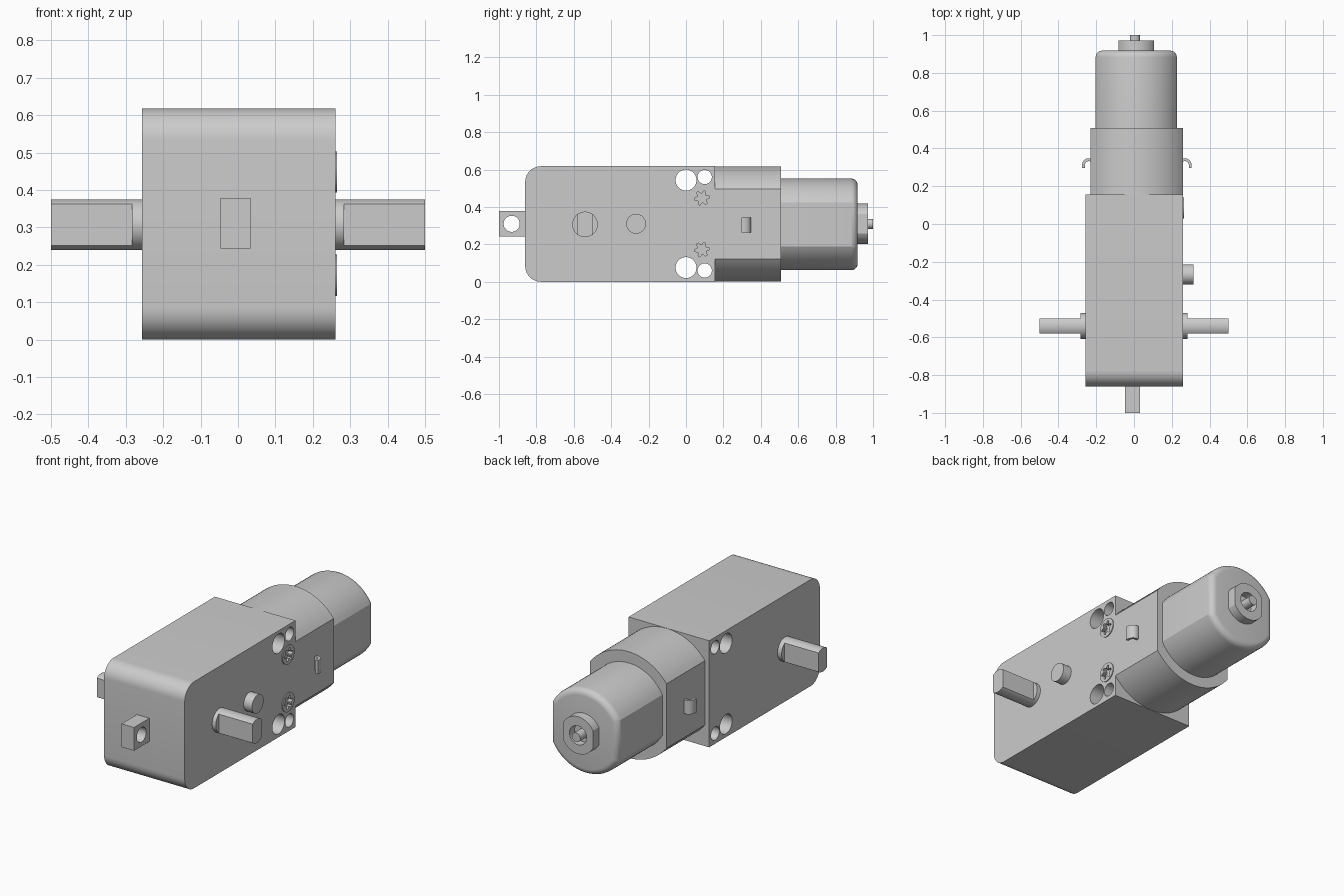
import bpy, bmesh, math
from math import sin, cos, pi

old = bpy.data.objects.get("Cube")
if old:
    bpy.data.objects.remove(old, do_unlink=True)

grey = bpy.data.materials.new("plain_grey")
grey.use_nodes = True
grey.diffuse_color = (0.6, 0.6, 0.6, 1)
grey.node_tree.nodes["Principled BSDF"].inputs["Base Color"].default_value = (0.6, 0.6, 0.6, 1)

PLACE = {"x": lambda u, v, w: (w, u, v),
         "y": lambda u, v, w: (u, w, v),
         "z": lambda u, v, w: (u, v, w)}


def arc(u, v, r, a0, a1, n):
    return [(u + r * cos(a0 + (a1 - a0) * i / n), v + r * sin(a0 + (a1 - a0) * i / n))
            for i in range(n + 1)]


def circle(u, v, r, n=48):
    return arc(u, v, r, 0, 2 * pi, n)[:-1]


def flatted(u, v, r, half):
    """Circle cut by two flats at u - half and u + half."""
    a = math.acos(half / r)
    return arc(u, v, r, a, pi - a, 28) + arc(u, v, r, pi + a, 2 * pi - a, 28)


def rect(u0, u1, v0, v1):
    return [(u0, v0), (u1, v0), (u1, v1), (u0, v1)]


def prism(name, profile, axis, start, end, rounding=0):
    """Extrude a profile along an axis, optionally rounding the end rim."""
    bm = bmesh.new()
    low = [bm.verts.new(PLACE[axis](u, v, start)) for u, v in profile]
    high = [bm.verts.new(PLACE[axis](u, v, end)) for u, v in profile]
    bm.faces.new(low)
    cap = bm.faces.new(high)
    n = len(low)
    for i in range(n):
        j = (i + 1) % n
        bm.faces.new((low[i], low[j], high[j], high[i]))
    bmesh.ops.recalc_face_normals(bm, faces=bm.faces)
    if rounding:
        bmesh.ops.bevel(bm, geom=list(cap.edges), offset=rounding, segments=5,
                        profile=0.5, affect='EDGES')
    mesh = bpy.data.meshes.new(name)
    bm.to_mesh(mesh)
    bm.free()
    mesh.materials.append(grey)
    obj = bpy.data.objects.new(name, mesh)
    bpy.context.collection.objects.link(obj)
    return obj


def activate(obj):
    bpy.ops.object.select_all(action='DESELECT')
    obj.select_set(True)
    bpy.context.view_layer.objects.active = obj


def cut(obj, profile, axis, start, end):
    tool = prism("cutter", profile, axis, start, end)
    tool.hide_render = True
    mod = obj.modifiers.new("cut", 'BOOLEAN')
    mod.operation = 'DIFFERENCE'
    mod.solver = 'EXACT'
    mod.object = tool
    activate(obj)
    bpy.ops.object.modifier_apply(modifier=mod.name)
    bpy.data.objects.remove(tool, do_unlink=True)


MID = 0.31       # height of the main axis
CX = 0.012       # sideways centre of the motor

# Gearbox housing with rounded front edges and four through holes
R = 0.085
side = (arc(-0.86 + R, 0.618 - R, R, pi / 2, pi, 10)
        + arc(-0.86 + R, R, R, pi, 1.5 * pi, 10)
        + [(0.155, 0), (0.155, 0.618)])
housing = prism("gearbox_housing", side, "x", -0.257, 0.26)
for s in (-1, 1):
    cut(housing, circle(0, MID + s * 0.234, 0.056), "x", -0.4, 0.4)
    cut(housing, circle(0.1, MID + s * 0.25, 0.038), "x", -0.4, 0.4)

# Motor collar, can, rear boss and spindle
prism("motor_collar", flatted(0.015, MID - 0.001, 0.308, 0.245), "y", 0.15, 0.507)
prism("motor_can", flatted(CX, MID - 0.003, 0.245, 0.215), "y", 0.45, 0.918, 0.035)
boss = prism("rear_boss", flatted(CX, MID, 0.108, 0.095), "y", 0.9, 0.972)
cut(boss, circle(CX, MID, 0.055), "y", 0.925, 1.1)
prism("motor_spindle", circle(CX - 0.007, MID, 0.027, 32), "y", 0.9, 1.0)

# Output shafts with hubs on both sides
for s, label in ((1, "left"), (-1, "right")):
    prism(label + "_shaft_hub", circle(-0.54, MID - 0.003, 0.068), "x", s * 0.24, s * 0.283)
    prism(label + "_output_shaft", flatted(-0.54, MID - 0.003, 0.068, 0.04),
          "x", s * 0.25, s * 0.5)

# Locating peg
prism("locating_peg", circle(-0.267, MID, 0.053), "x", 0.24, 0.314)

# Front mounting tab with cross hole
tab = prism("mounting_tab", rect(-0.047, 0.033, -1.0, -0.84), "z", 0.243, 0.378)
cut(tab, circle(-0.932, MID, 0.043), "x", -0.2, 0.2)

# Screw heads with star sockets
for s, label in ((1, "upper"), (-1, "lower")):
    z = MID + s * 0.138
    star = [(0.085 + r * cos(i * pi / 12), z + r * sin(i * pi / 12))
            for i in range(24) for r in [0.04 if i % 4 < 2 else 0.025]]
    cut(housing, circle(0.085, z, 0.05), "x", 0.23, 0.3)
    screw = prism(label + "_screw_head", circle(0.085, z, 0.055), "x", 0.22, 0.265)
    cut(screw, star, "x", 0.24, 0.3)

# Strap hooks on the collar flats
for s, label in ((1, "left"), (-1, "right")):
    outline = ([(0.235, 0.27), (0.25, 0.27)]
               + arc(0.27, 0.313, 0.02, pi, 0, 8) + [(0.29, 0.297), (0.305, 0.297)]
               + arc(0.27, 0.313, 0.035, 0, pi, 8))
    prism(label + "_strap_hook", [(0.015 + s * (x - 0.015), y) for x, y in outline],
          "z", 0.263, 0.343)

# Smooth curved walls, keep edges sharp
bpy.ops.object.select_all(action='DESELECT')
for obj in bpy.context.scene.objects:
    if obj.type == 'MESH':
        obj.select_set(True)
        bpy.context.view_layer.objects.active = obj
bpy.ops.object.shade_smooth_by_angle(angle=math.radians(30))
